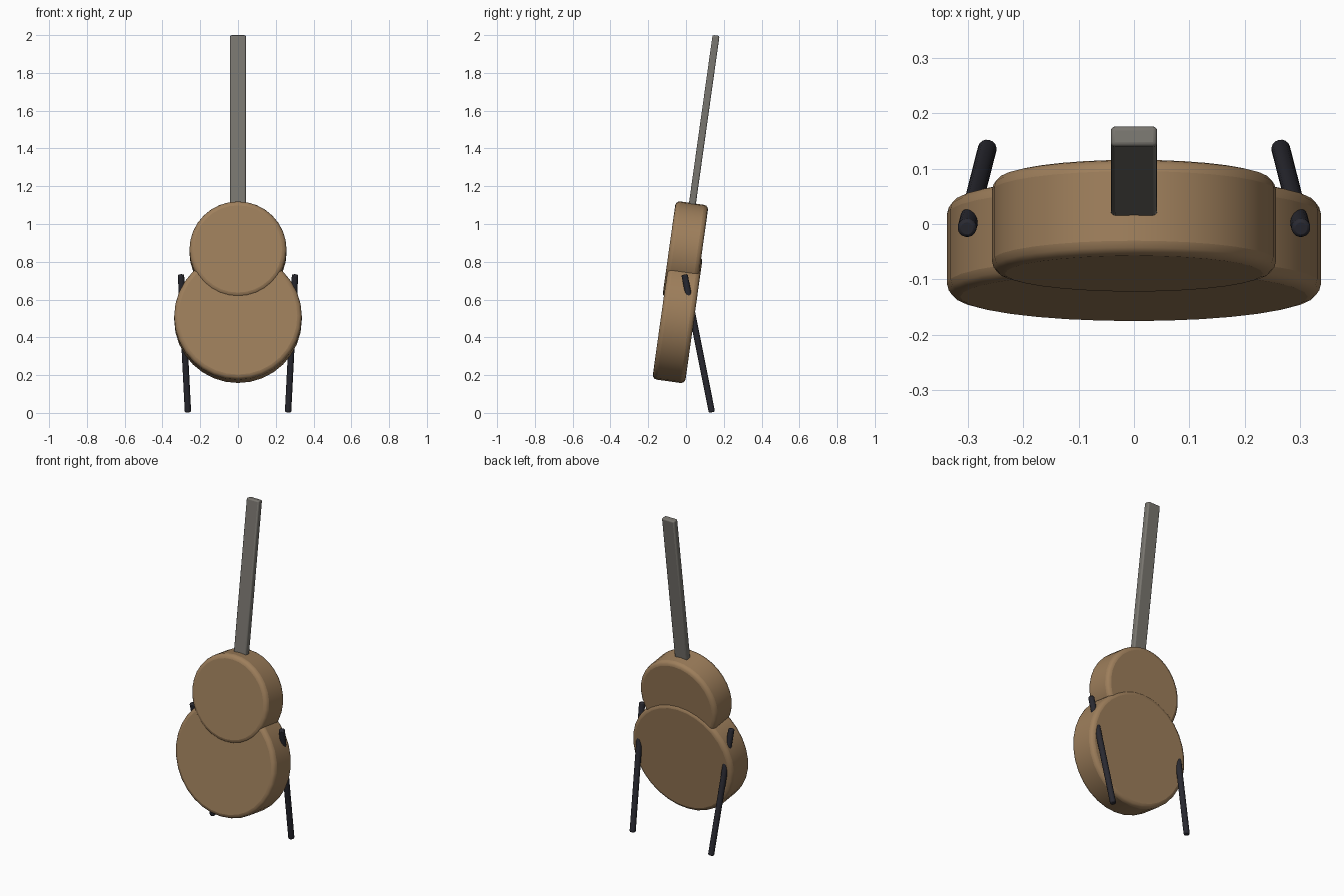
import bpy
import math
from mathutils import Vector

cube = bpy.data.objects.get("Cube")
if cube:
    bpy.data.objects.remove(cube, do_unlink=True)

TILT = math.radians(8)  # backward lean of the whole instrument
UP = Vector((0, math.sin(TILT), math.cos(TILT)))


def material(name, rgb):
    mat = bpy.data.materials.new(name)
    mat.use_nodes = True
    mat.diffuse_color = (*rgb, 1)
    mat.node_tree.nodes["Principled BSDF"].inputs["Base Color"].default_value = (*rgb, 1)
    return mat


WOOD = material("warm wood", (0.34, 0.21, 0.105))
GREY = material("neck grey", (0.19, 0.18, 0.16))
BLACK = material("dark metal", (0.022, 0.022, 0.03))


def finish(name, mat, bevel, segments=3):
    obj = bpy.context.object
    obj.name = obj.data.name = name
    obj.data.materials.append(mat)
    bpy.ops.object.transform_apply(location=False, rotation=False, scale=True)
    mod = obj.modifiers.new("rounded edges", "BEVEL")
    mod.width = bevel
    mod.segments = segments
    mod.limit_method = "ANGLE"
    mod.angle_limit = math.radians(40)
    bpy.ops.object.shade_smooth_by_angle(angle=math.radians(40))
    return obj


def disc(name, radius, depth, centre):
    bpy.ops.mesh.primitive_cylinder_add(
        vertices=32, radius=radius, depth=depth, location=centre,
        rotation=(math.pi / 2 - TILT, 0, 0))
    return finish(name, WOOD, 0.024)


def rod(name, start, end, radius):
    start, end = Vector(start), Vector(end)
    axis = end - start
    bpy.ops.mesh.primitive_cylinder_add(
        vertices=16, radius=radius, depth=axis.length, location=(start + end) / 2,
        rotation=axis.to_track_quat("Z", "Y").to_euler())
    return finish(name, BLACK, 0.006, 2)


# Body: two overlapping rounded discs
disc("lower_body", 0.338, 0.175, (0, -0.045, 0.502))
disc("upper_body", 0.257, 0.175, (0, -0.003, 0.856))

# Neck: long flat bar sunk into the upper body
neck_top = Vector((0, 0.159, 1.998))
neck_length = 0.98
bpy.ops.mesh.primitive_cube_add(
    size=1, location=neck_top - UP * neck_length / 2, rotation=(-TILT, 0, 0))
bpy.context.object.scale = (0.084, 0.037, neck_length)
finish("neck", GREY, 0.008)

# Stand legs: straight rods passing through the lower body
for side, label in ((1, "left"), (-1, "right")):
    rod(label + "_stand_leg", (side * 0.265, 0.137, 0.004),
        (side * 0.302, -0.008, 0.732), 0.017)
